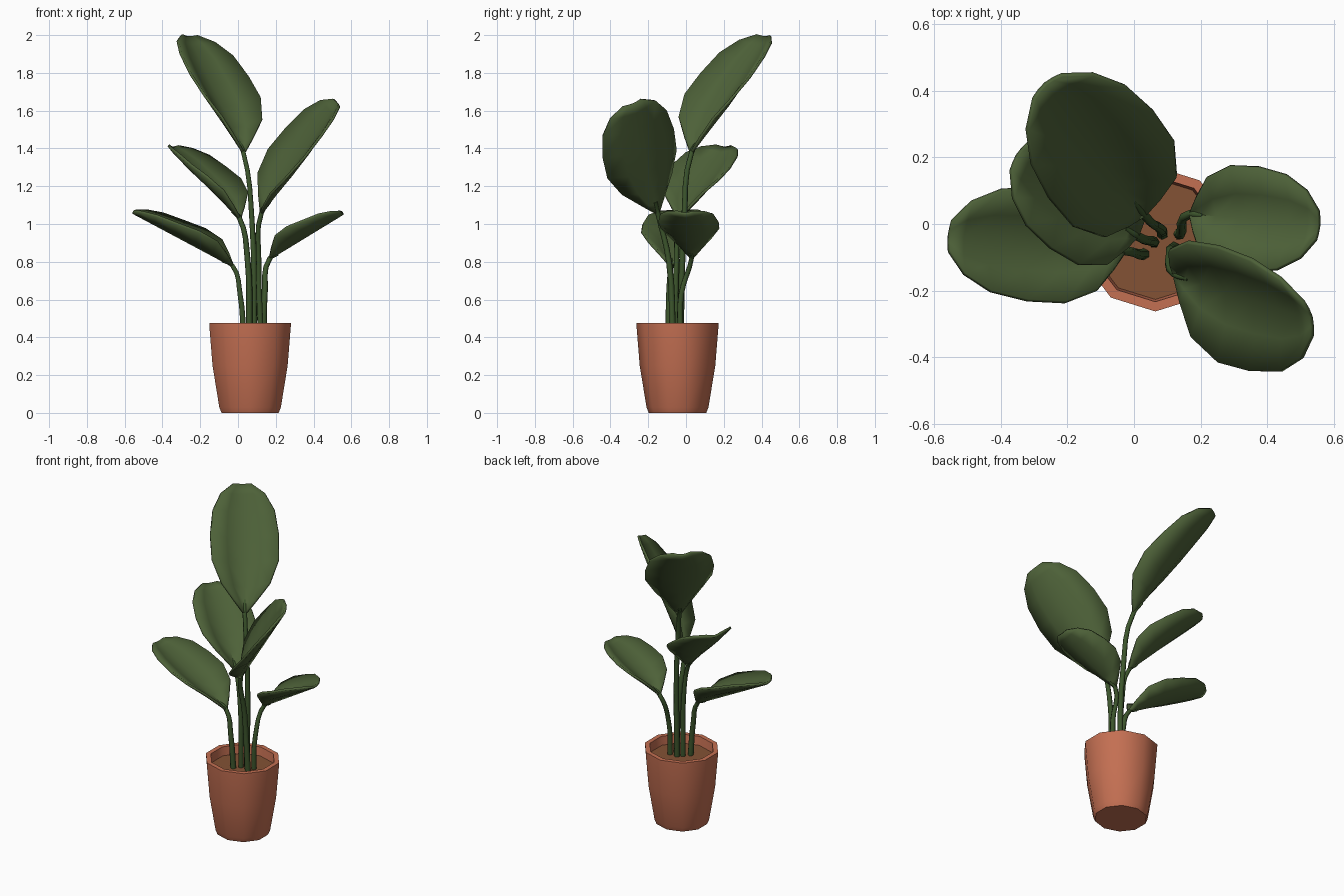
import bpy, bmesh, math
from mathutils import Vector

if "Cube" in bpy.data.objects:
    bpy.data.objects.remove(bpy.data.objects["Cube"])


def material(name, rgb):
    m = bpy.data.materials.new(name)
    m.diffuse_color = (*rgb, 1)
    m.use_nodes = True
    m.node_tree.nodes["Principled BSDF"].inputs["Base Color"].default_value = m.diffuse_color
    return m


LEAF = material("leaf_green", (0.075, 0.12, 0.04))
STEM = material("stem_green", (0.045, 0.09, 0.025))
CLAY = material("terracotta", (0.55, 0.16, 0.085))
SOIL = material("soil_brown", (0.23, 0.085, 0.035))

POT_CENTRE = Vector((0.064, -0.045, 0))
SIDES = 10


def activate(obj):
    bpy.ops.object.select_all(action='DESELECT')
    obj.select_set(True)
    bpy.context.view_layer.objects.active = obj


def finish(bm, name, mat, angle):
    mesh = bpy.data.meshes.new(name)
    bm.to_mesh(mesh)
    bm.free()
    mesh.materials.append(mat)
    obj = bpy.data.objects.new(name, mesh)
    bpy.context.collection.objects.link(obj)
    activate(obj)
    bpy.ops.object.shade_smooth_by_angle(angle=math.radians(angle))
    return obj


def ring(bm, radius, z):
    verts = []
    for i in range(SIDES):
        a = math.tau * i / SIDES - math.pi / 2
        offset = Vector((1.045 * radius * math.cos(a), radius * math.sin(a), z))
        verts.append(bm.verts.new(POT_CENTRE + offset))
    return verts


# Pot: turned profile from the base, over the rim and down inside
bm = bmesh.new()
profile = [(0.152, 0), (0.164, 0.03), (0.2, 0.25), (0.217, 0.46), (0.217, 0.475),
           (0.188, 0.475), (0.178, 0.39)]
rings = [ring(bm, r, z) for r, z in profile]
for lo, hi in zip(rings, rings[1:]):
    for i in range(SIDES):
        j = (i + 1) % SIDES
        bm.faces.new((lo[i], lo[j], hi[j], hi[i]))
bm.faces.new(rings[0][::-1])
finish(bm, "pot", CLAY, 45)

# Soil disc inside the rim
bm = bmesh.new()
bm.faces.new(ring(bm, 0.181, 0.42))
finish(bm, "soil", SOIL, 30)

# Leaf outline: position along the midrib, share of the full half width
OUTLINE = [(0, 0.05), (0.08, 0.32), (0.2, 0.7), (0.38, 0.97), (0.58, 1.0),
           (0.78, 0.9), (0.92, 0.64), (1.0, 0.27)]
ACROSS = (-1, -0.5, 0, 0.5, 1)


def leaf(name, base, tip, side, half_width, cup):
    base, tip = Vector(base), Vector(tip)
    axis = (tip - base).normalized()
    side = Vector(side)
    side = (side - axis * side.dot(axis)).normalized()
    normal = axis.cross(side)
    if normal.z < 0:
        side, normal = -side, -normal
    bm = bmesh.new()
    rows = []
    for t, w in OUTLINE:
        centre = base.lerp(tip, t)
        # edges lift toward the upper face, fading at the tip
        lift = cup * min(1, w * 1.15) * (1.2 - 0.8 * t)
        rows.append([bm.verts.new(centre + side * (u * w * half_width)
                                  + normal * (lift * abs(u) ** 1.6)) for u in ACROSS])
    for a, b in zip(rows, rows[1:]):
        for i in range(len(ACROSS) - 1):
            bm.faces.new((a[i], b[i], b[i + 1], a[i + 1]))
    bmesh.ops.recalc_face_normals(bm, faces=bm.faces[:])
    obj = finish(bm, name, LEAF, 50)
    solid = obj.modifiers.new("thickness", 'SOLIDIFY')
    solid.thickness = 0.014
    solid.offset = 0


def stem(name, points):
    curve = bpy.data.curves.new(name, 'CURVE')
    curve.dimensions = '3D'
    curve.bevel_depth = 0.016
    curve.bevel_resolution = 1
    curve.resolution_u = 4
    curve.use_fill_caps = True
    spline = curve.splines.new('BEZIER')
    spline.bezier_points.add(len(points) - 1)
    for i, (bp, p) in enumerate(zip(spline.bezier_points, points)):
        bp.co = p
        bp.handle_left_type = bp.handle_right_type = 'AUTO'
        bp.radius = 1.1 - 0.4 * i / (len(points) - 1)
    curve.materials.append(STEM)
    obj = bpy.data.objects.new(name, curve)
    bpy.context.collection.objects.link(obj)
    activate(obj)
    bpy.ops.object.convert(target='MESH')


# Plants: name, stem root, stem middle, leaf base, leaf tip, width direction, half width, cup
PLANTS = [
    ("tall_back", (0.085, -0.03, 0.41), (0.075, -0.01, 1.0),
     (0.028, 0.03, 1.38), (-0.265, 0.42, 1.99), (0.74, 0.67, 0), 0.202, 0.115),
    ("tall_front", (0.12, -0.07, 0.41), (0.11, -0.09, 0.8),
     (0.125, -0.15, 1.06), (0.53, -0.28, 1.635), (-0.11, 0.38, 0.14), 0.207, 0.1),
    ("low_left", (0.03, -0.09, 0.41), (0.012, -0.09, 0.62),
     (-0.03, -0.08, 0.78), (-0.555, -0.035, 1.06), (0.05, 1, 0.07), 0.17, 0.1),
    ("middle_left", (0.06, -0.055, 0.41), (0.05, -0.05, 0.82),
     (0.008, -0.035, 1.03), (-0.35, 0.205, 1.405), (0.47, 0.85, 0), 0.178, 0.105),
    ("low_right", (0.135, -0.03, 0.41), (0.142, -0.025, 0.63),
     (0.17, 0.03, 0.82), (0.555, -0.005, 1.055), (0.1, 1, 0), 0.157, 0.095),
]
for name, root, middle, base, tip, side, half_width, cup in PLANTS:
    leaf(name + "_leaf", base, tip, side, half_width, cup)
    end = Vector(base).lerp(Vector(tip), 0.1)
    stem(name + "_stem", [root, middle, base, end])
